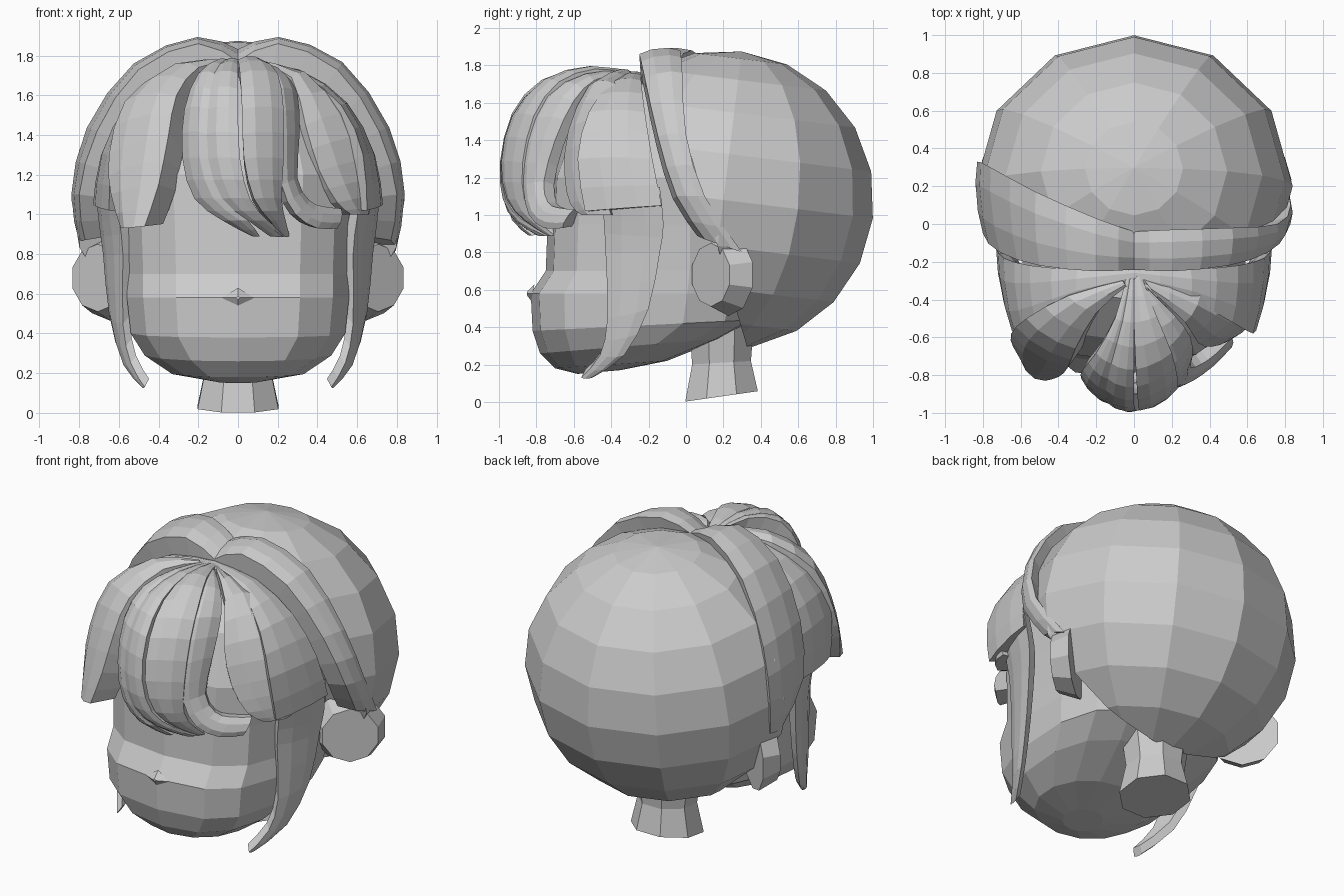
import bpy, bmesh, math
from mathutils import Vector, Matrix

cube = bpy.data.objects.get("Cube")
if cube:
    bpy.data.objects.remove(cube, do_unlink=True)

grey = bpy.data.materials.new("light grey")
grey.use_nodes = True
colour = (0.6, 0.6, 0.6, 1)
grey.diffuse_color = colour
grey.node_tree.nodes["Principled BSDF"].inputs["Base Color"].default_value = colour


def finish(name, bm):
    bmesh.ops.remove_doubles(bm, verts=bm.verts, dist=0.002)
    bmesh.ops.recalc_face_normals(bm, faces=bm.faces)
    mesh = bpy.data.meshes.new(name)
    bm.to_mesh(mesh)
    bm.free()
    mesh.materials.append(grey)
    obj = bpy.data.objects.new(name, mesh)
    bpy.context.collection.objects.link(obj)
    return obj


def loft(name, rings):
    bm = bmesh.new()
    rows = [[bm.verts.new(p) for p in ring] for ring in rings]
    n = len(rows[0])
    for low, high in zip(rows, rows[1:]):
        for i in range(n):
            j = (i + 1) % n
            bm.faces.new((low[i], low[j], high[j], high[i]))
    bm.faces.new(rows[0])
    bm.faces.new(rows[-1])
    return finish(name, bm)


def rounded(points):
    """Add one curved midpoint between each pair of points."""
    pts = [Vector(p) for p in points]
    result = [pts[0]]
    for i in range(len(pts) - 1):
        before, after = pts[max(i - 1, 0)], pts[min(i + 2, len(pts) - 1)]
        result.append((pts[i] + pts[i + 1]) * 0.5625 - (before + after) * 0.0625)
        result.append(pts[i + 1])
    return result


def lock(name, left, right, bulge=0.03, thick=0.07, side=1):
    """Strand of hair between two edge lines, rounded outward from the head."""
    rings = []
    for a, b in zip(rounded(left), rounded(right)):
        a, b = (Vector((p.x * side, p.y, p.z)) for p in (a, b))
        mid = (a + b) / 2
        out = (mid - Vector((0, -0.2, 1.0))).normalized()
        lift = out * bulge * min(1, (b - a).length / 0.15)
        rings.append([a, a.lerp(b, 0.3) + lift, a.lerp(b, 0.7) + lift, b,
                      b.lerp(mid, 0.15) - out * thick, a.lerp(mid, 0.15) - out * thick])
    return loft(name, rings)


def power(v, e):
    return math.copysign(abs(v) ** e, v)


# Head: slanted rings given as front y, front z, back y, back z, half width, squareness
def head_ring(yf, zf, yb, zb, half, e=0.72, count=14):
    ring = []
    for i in range(count):
        t = math.tau * i / count
        k = (1 - power(math.cos(t), e)) / 2
        ring.append((half * power(math.sin(t), e), yf + (yb - yf) * k, zf + (zb - zf) * k))
    return ring


loft("head", [head_ring(*r) for r in (
    (-.58, .15, -.35, .17, .12, 1), (-.7, .18, -.1, .22, .34, 1), (-.78, .26, .2, .34, .48, .85),
    (-.82, .38, .38, .44, .55), (-.83, .58, .42, .58, .57), (-.75, .7, .4, .7, .57),
    (-.74, .95, .4, .95, .58), (-.73, 1.2, .4, 1.2, .6), (-.62, 1.5, .3, 1.5, .5),
    (-.4, 1.7, .1, 1.7, .3))])

# Nose
loft("nose", [[(-.08, -.82, .58), (0, -.81, .63), (.08, -.82, .58), (0, -.82, .53)],
              [(-.01, -.85, .58), (0, -.85, .59), (.01, -.85, .58), (0, -.85, .57)]])

# Neck
loft("neck", [[(rx * math.sin(t), .19 - ry * math.cos(t), z + tilt * (1 - math.cos(t)))
               for t in (math.tau * (i + .5) / 8 for i in range(8))]
              for rx, ry, z, tilt in ((.22, .21, 0, .03), (.18, .17, .2, .01), (.22, .19, .45, 0))])

# Ears
for side, word in ((-1, "right"), (1, "left")):
    bm = bmesh.new()
    bmesh.ops.create_cone(bm, cap_ends=True, segments=10, radius1=.22, radius2=.17, depth=.12,
                          matrix=Matrix.Translation((.67 * side, .18, .68))
                          @ Matrix.Rotation(side * math.radians(38), 4, "Z")
                          @ Matrix.Rotation(math.radians(90), 4, "X"))
    finish(word + "_ear", bm)

# Back hair: a tilted faceted ball sliced on a slant
bm = bmesh.new()
bmesh.ops.create_uvsphere(bm, u_segments=12, v_segments=10, radius=1,
                          matrix=Matrix.Translation((0, .2, 1.08))
                          @ Matrix.Rotation(math.radians(-7), 4, "X")
                          @ Matrix.Diagonal((.84, .805, .8, 1)))
bmesh.ops.bisect_plane(bm, geom=bm.verts[:] + bm.edges[:] + bm.faces[:],
                       plane_co=(0, .09, 1.1), plane_no=(0, .75, .22), clear_inner=True)
bmesh.ops.holes_fill(bm, edges=[e for e in bm.edges if e.is_boundary])
finish("back_hair", bm)

# Swept bands behind the parting
band_front = [(0, -.24, 1.77), (.2, -.25, 1.86), (.5, -.22, 1.73), (.71, -.15, 1.42),
              (.8, -.05, 1.1), (.77, .1, .87)]
lock("left_band", band_front,
     [(0, -.04, 1.83), (.2, -.03, 1.88), (.52, -.02, 1.76), (.76, 0, 1.43),
      (.83, .1, 1.1), (.78, .3, .8)], .02, .12)
lock("right_band", band_front,
     [(0, -.04, 1.83), (.2, .03, 1.88), (.52, .17, 1.75), (.76, .3, 1.43),
      (.83, .33, 1.1), (.79, .27, .87)], .02, .12, -1)

# Side panels, each running down into a long side lock
panel_back = [(0, -.24, 1.76), (.3, -.24, 1.72), (.55, -.22, 1.55), (.69, -.18, 1.3),
              (.73, -.13, 1.05)]
panel_front = [(0, -.3, 1.76), (.3, -.4, 1.71), (.52, -.52, 1.55), (.63, -.58, 1.3),
               (.65, -.54, 1.02)]
tail_back = [(.72, -.14, 1.15), (.7, -.12, .95), (.68, -.14, .8), (.65, -.2, .5),
             (.58, -.33, .25), (.48, -.5, .13)]
tail_front = [(.63, -.45, 1.15), (.6, -.44, .98), (.58, -.43, .8), (.58, -.42, .45),
              (.54, -.46, .25), (.47, -.56, .13)]
for side, word in ((-1, "right"), (1, "left")):
    lock(word + "_side_panel", panel_back, panel_front, .015, .06, side)
    lock(word + "_side_lock", tail_back, tail_front, .015, .05, side)

# Front locks on either side of the fringe
lock("right_front_lock",
     [(-.06, -.3, 1.77), (-.35, -.38, 1.73), (-.57, -.5, 1.57), (-.65, -.58, 1.3),
      (-.64, -.65, 1.1), (-.59, -.72, .93)],
     [(-.04, -.33, 1.77), (-.2, -.47, 1.74), (-.31, -.66, 1.6), (-.35, -.76, 1.4),
      (-.4, -.81, 1.15), (-.47, -.83, .94)], .03, .15)
lock("left_front_lock",
     [(.05, -.29, 1.76), (.35, -.38, 1.7), (.56, -.46, 1.51), (.65, -.46, 1.28),
      (.67, -.43, 1.1), (.66, -.4, 1)],
     [(.1, -.36, 1.77), (.27, -.52, 1.69), (.34, -.63, 1.45), (.41, -.65, 1.22),
      (.5, -.62, 1.06), (.57, -.56, 1)], .025, .08)

# Fringe strands share one forward arc
arc = [(-.28, 1.76), (-.52, 1.78), (-.77, 1.71), (-.93, 1.53), (-.99, 1.28), (-.97, 1.08),
       (-.92, .97), (-.85, .89)]


def fringe(name, left, right):
    edges = [[(x, y + x * x * 2.2, z) for x, (y, z) in zip(xs, arc)] for xs in (left, right)]
    lock(name, *edges, .02, .09)


fringe("fringe_right", (-.04, -.1, -.2, -.27, -.28, -.22, -.08, .07),
       (-.02, -.06, -.12, -.15, -.15, -.08, .05, .11))
fringe("fringe_middle", (-.02, -.06, -.12, -.15, -.15, -.08, .05, .16),
       (0, 0, 0, 0, .01, .06, .15, .25))
fringe("fringe_left", (0, 0, .01, .02, .03, .08, .16, .22),
       (.04, .12, .2, .23, .23, .22, .24, .26))

# Fringe strand that curls out to the side
lock("fringe_curl",
     [(.04, -.35, 1.77), (.13, -.55, 1.75), (.19, -.76, 1.63), (.21, -.86, 1.38),
      (.22, -.87, 1.15), (.29, -.84, 1), (.4, -.76, .93), (.5, -.66, .93)],
     [(.08, -.35, 1.76), (.22, -.49, 1.72), (.3, -.6, 1.61), (.31, -.7, 1.4),
      (.3, -.76, 1.18), (.36, -.74, 1.07), (.43, -.69, 1.04), (.52, -.6, 1.03)], .02, .07)
